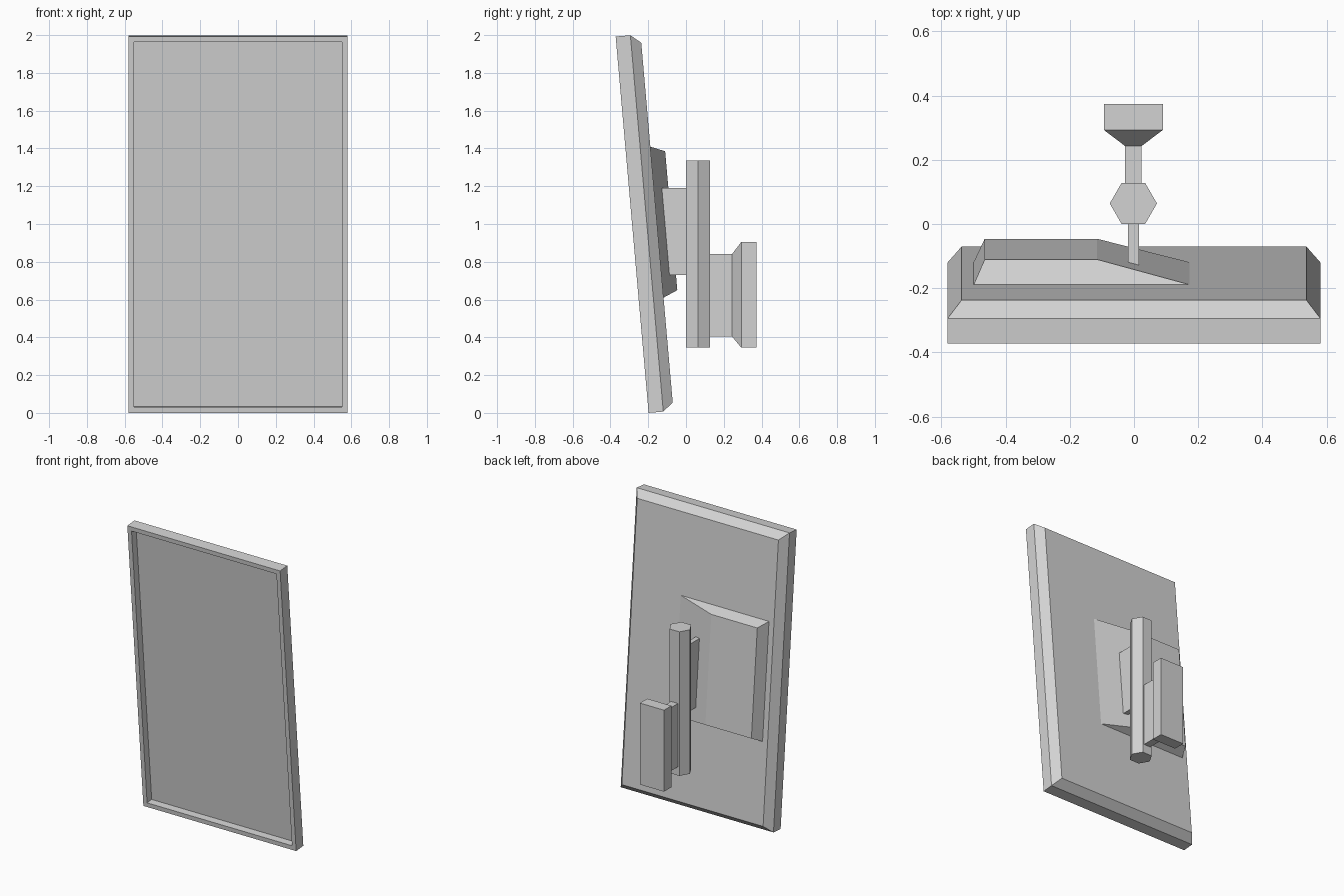
import bpy
import bmesh
import math
from mathutils import Matrix, Vector

cube = bpy.data.objects.get("Cube")
if cube:
    bpy.data.objects.remove(cube, do_unlink=True)

grey = bpy.data.materials.new("plain grey")
grey.use_nodes = True
colour = (0.65, 0.65, 0.65, 1)
grey.diffuse_color = colour
grey.node_tree.nodes["Principled BSDF"].inputs["Base Color"].default_value = colour


def rect(y, x0, x1, z0, z1):
    """Rectangular section at depth y."""
    return [(x0, y, z0), (x1, y, z0), (x1, y, z1), (x0, y, z1)]


def loft(name, rings, matrix=Matrix()):
    """Skin a row of matching sections and cap both ends."""
    bm = bmesh.new()
    rows = [[bm.verts.new(matrix @ Vector(p)) for p in ring] for ring in rings]
    n = len(rows[0])
    for a, b in zip(rows, rows[1:]):
        for i in range(n):
            j = (i + 1) % n
            bm.faces.new((a[i], a[j], b[j], b[i]))
    bm.faces.new(rows[0])
    bm.faces.new(rows[-1])
    bmesh.ops.recalc_face_normals(bm, faces=bm.faces)
    mesh = bpy.data.meshes.new(name)
    bm.to_mesh(mesh)
    bm.free()
    mesh.materials.append(grey)
    obj = bpy.data.objects.new(name, mesh)
    bpy.context.collection.objects.link(obj)
    return obj


# Tilted frame shared by the screen and the housing on its back
tilt = Matrix.Translation((0, -0.198, 0)) @ Matrix.Rotation(math.radians(5), 4, "X")
half_width, height = 0.581, 2.0


def panel_ring(depth, inset):
    w = half_width - inset
    return rect(depth, -w, w, inset, height - inset)


# Screen panel: recessed front, straight sides, chamfered back
loft("screen_panel", [
    panel_ring(0.05, 0.03),
    panel_ring(0, 0.03),
    panel_ring(0, 0),
    panel_ring(0.078, 0),
    panel_ring(0.132, 0.044),
], tilt)

# Off-centre wedge housing
loft("rear_housing", [
    rect(0.13, -0.5, 0.18, 0.6, 1.404),
    rect(0.208, -0.465, -0.115, 0.634, 1.372),
], tilt)

# Plate joining the housing to the pole, cut to the tilt
cx = -0.002
side = [(0.02, 0.73), (-0.088, 0.73), (-0.128, 1.19), (0.02, 1.19)]
loft("bracket_plate", [[(cx + s * 0.017, y, z) for y, z in side] for s in (-1, 1)])

# Hexagonal pole
hexagon = [(cx + 0.0735 * math.cos(math.radians(60 * i)),
            0.064 + 0.0735 * math.sin(math.radians(60 * i))) for i in range(6)]
loft("pole", [[(x, y, z) for x, y in hexagon] for z in (0.345, 1.335)])

# Wall mount: slim neck flaring into a block
neck = (cx - 0.026, cx + 0.026, 0.405, 0.84)
block = (cx - 0.092, cx + 0.092, 0.345, 0.905)
loft("wall_mount", [
    rect(0.12, *neck),
    rect(0.243, *neck),
    rect(0.293, *block),
    rect(0.373, *block),
])
